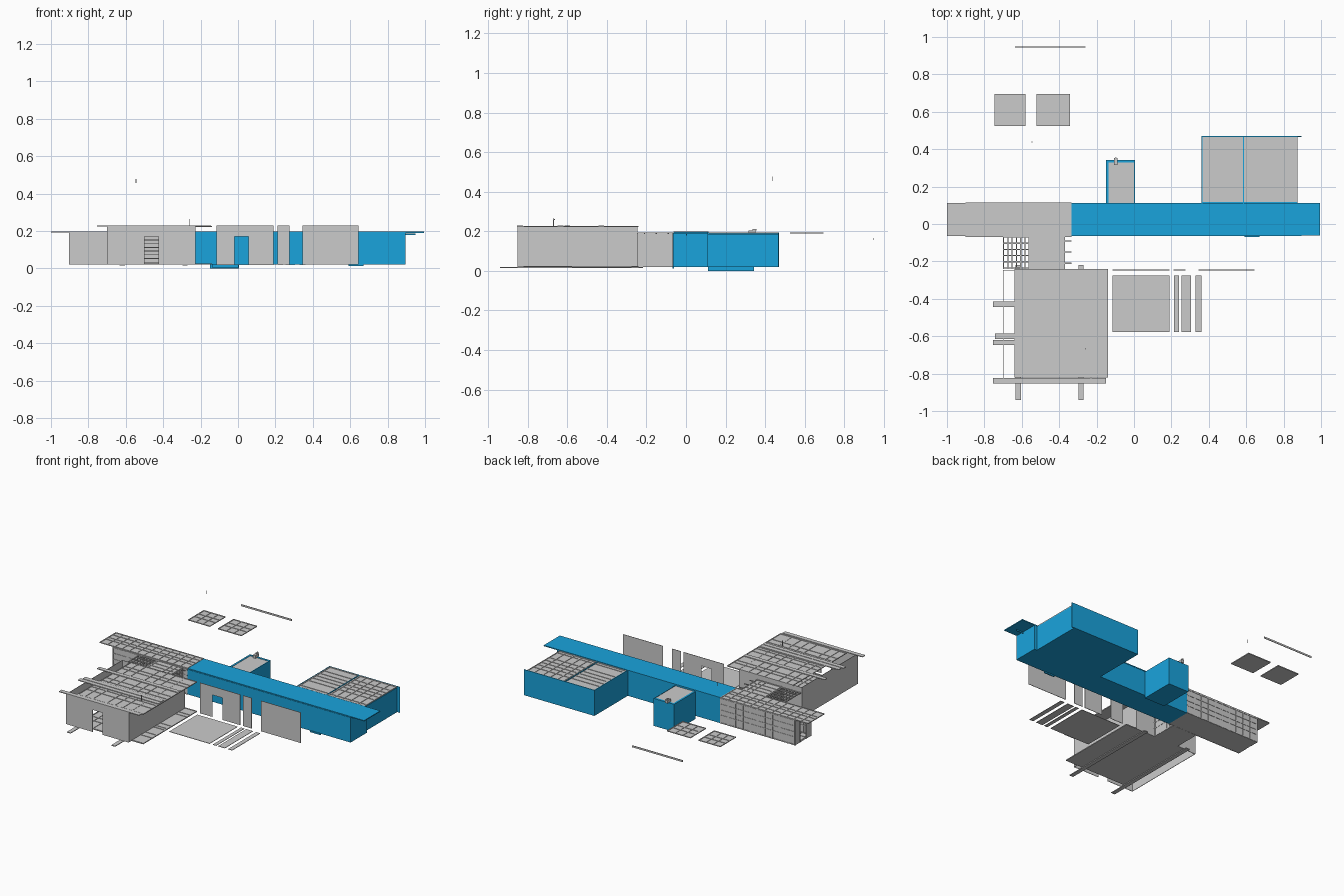
import bpy, bmesh

blue = bpy.data.materials.new("blue_panel")
blue.diffuse_color = (0.01, 0.37, 0.72, 1)
T = 0.003  # sheet thickness


def boxes(name, items, mat=None):
    """One object from (x0, x1, y0, y1, z0, z1) boxes."""
    bm = bmesh.new()
    for x0, x1, y0, y1, z0, z1 in items:
        v = bmesh.ops.create_cube(bm, size=1)["verts"]
        bmesh.ops.scale(bm, verts=v, vec=(x1 - x0, y1 - y0, z1 - z0))
        bmesh.ops.translate(bm, verts=v, vec=((x0 + x1) / 2, (y0 + y1) / 2, (z0 + z1) / 2))
    me = bpy.data.meshes.new(name)
    bm.to_mesh(me)
    bm.free()
    ob = bpy.data.objects.new(name, me)
    bpy.context.collection.objects.link(ob)
    if mat:
        me.materials.append(mat)
    return ob


def lerp(a, b, n):
    return [a + (b - a) * i / n for i in range(n + 1)]


def deck(name, x0, x1, y0, y1, z, xs, ys, sheet=True):
    """Flat sheet with thin ribs along both directions."""
    w, h = 0.003, 0.003
    b = [(x0, x1, y0, y1, z - T, z)] if sheet else []
    b += [(x - w, x + w, y0, y1, z - T, z + h) for x in xs]
    b += [(x0, x1, y - w, y + w, z - T, z + h) for y in ys]
    return boxes(name, b)


def wall_x(x0, x1, y, z0, z1):
    return (x0, x1, y - T / 2, y + T / 2, z0, z1)


def wall_y(x, y0, y1, z0, z1):
    return (x - T / 2, x + T / 2, y0, y1, z0, z1)


def door_wall(x0, x1, d0, d1, y, z0, z1, dz):
    return [wall_x(x0, d0, y, z0, z1), wall_x(d1, x1, y, z0, z1), wall_x(d0, d1, y, dz, z1)]


# Blue main hall with its long roof
boxes("main_hall", [(-0.335, 0.895, -0.065, 0.11, 0.02, 0.19)], blue)
boxes("main_roof", [(-0.335, 0.995, -0.062, 0.112, 0.19, 0.196)], blue)
boxes("roof_end_bracket", [(0.85, 0.95, 0.0, 0.004, 0.178, 0.186)], blue)
boxes("base_step", [(0.59, 0.67, -0.069, -0.06, 0.012, 0.022)], blue)

# Large rear block with partition and ribbed roof
boxes("rear_block", [(0.365, 0.875, 0.11, 0.468, 0.02, 0.187),
                     (0.362, 0.895, 0.466, 0.47, 0.02, 0.195),
                     (0.362, 0.366, 0.11, 0.47, 0.02, 0.195),
                     (0.583, 0.589, 0.11, 0.468, 0.1, 0.195)], blue)
deck("rear_block_roof", 0.368, 0.872, 0.118, 0.465, 0.191,
     [0.37, 0.60, 0.645, 0.70, 0.755, 0.82, 0.87],
     [0.12, 0.145, 0.23, 0.275, 0.315, 0.355, 0.40, 0.463])

# Small rear annex with parapet, roof and chimney
boxes("annex_walls", [(-0.15, 0.005, 0.11, 0.343, 0.0, 0.005),
                      (-0.15, -0.137, 0.11, 0.343, 0.0, 0.187),
                      (0.001, 0.005, 0.11, 0.343, 0.0, 0.187),
                      (-0.15, 0.005, 0.328, 0.343, 0.0, 0.187)], blue)
boxes("annex_roof", [(-0.14, 0.003, 0.112, 0.33, 0.178, 0.185)])
boxes("annex_vent", [(-0.108, -0.088, 0.315, 0.352, 0.185, 0.205),
                     (-0.102, -0.094, 0.335, 0.355, 0.205, 0.213)])

# Left grey wing: ribbed roof, floor and framed walls
wx = lerp(-0.998, -0.34, 12)
deck("wing_roof", -1.0, -0.335, -0.062, 0.112, 0.195, wx, [-0.06, 0.0, 0.03, 0.075, 0.11])
deck("wing_floor", -0.9, -0.335, -0.062, 0.11, 0.023, lerp(-0.89, -0.35, 9), [-0.02, 0.05])
frame = []
for y in (-0.065, 0.11):
    frame.append(wall_x(-0.9, -0.335, y, 0.02, 0.192))
    frame += [(x - 0.003, x + 0.003, y - 0.004, y + 0.004, 0.02, 0.192) for x in lerp(-0.897, -0.34, 10)]
    frame += [(-0.9, -0.335, y - 0.004, y + 0.004, z - 0.003, z + 0.003) for z in (0.024, 0.075, 0.11, 0.15, 0.188)]
boxes("wing_side_walls", frame)
boxes("wing_end_wall", [wall_y(-0.9, -0.065, -0.01, 0.02, 0.192),
                        wall_y(-0.9, 0.06, 0.11, 0.02, 0.192),
                        wall_y(-0.9, -0.01, 0.06, 0.15, 0.192)]
      + [(-0.904, -0.896, y - 0.003, y + 0.003, 0.02, 0.192) for y in (-0.06, -0.01, 0.06, 0.107)])

# Link between wing and front block
deck("link_roof", -0.555, -0.37, -0.242, -0.065, 0.192,
     [-0.552, -0.44, -0.405, -0.373], [-0.235, -0.19, -0.15, -0.11, -0.07])
deck("link_floor", -0.555, -0.37, -0.242, -0.065, 0.023, [-0.5, -0.44], [-0.2, -0.12])
link = []
for x in (-0.553, -0.372):
    link.append(wall_y(x, -0.245, -0.065, 0.02, 0.192))
    link += [(x - 0.004, x + 0.004, y - 0.003, y + 0.003, 0.02, 0.192) for y in lerp(-0.24, -0.07, 6)]
    link += [(x - 0.004, x + 0.004, -0.245, -0.065, z - 0.003, z + 0.003) for z in (0.024, 0.08, 0.12, 0.16, 0.188)]
boxes("link_walls", link)
deck("link_lattice", -0.70, -0.555, -0.24, -0.065, 0.19,
     lerp(-0.697, -0.56, 6), lerp(-0.235, -0.07, 5), sheet=False)
boxes("link_side_bars", [(-0.37, -0.335, y - 0.003, y + 0.003, 0.187, 0.192) for y in (-0.21, -0.15, -0.09)])
boxes("link_stairs", [(-0.5, -0.425, -0.24 + 0.02 * i, -0.22 + 0.02 * i, 0.03 + 0.02 * i, 0.034 + 0.02 * i)
                      for i in range(7)])

# Front grey block: thin walls with doorways
boxes("front_block_walls",
      door_wall(-0.70, -0.23, -0.50, -0.425, -0.85, 0.02, 0.225, 0.17)
      + door_wall(-0.70, -0.23, -0.50, -0.425, -0.247, 0.02, 0.225, 0.17)
      + [wall_y(-0.70, -0.85, -0.247, 0.02, 0.225), wall_y(-0.23, -0.85, -0.247, 0.02, 0.225)])
bx = [-0.637, -0.585, -0.525, -0.42, -0.36, -0.30, -0.143]
by = [-0.243, -0.31, -0.345, -0.51, -0.555, -0.58, -0.67, -0.72, -0.815]
deck("front_block_roof", -0.64, -0.14, -0.822, -0.24, 0.224, bx, by)
deck("front_block_floor", -0.64, -0.14, -0.822, -0.24, 0.023, bx, by)

# Roof strips that overhang sideways, floor strips that run front to back
boxes("roof_strips", [(a, b, y0, y1, 0.224, 0.229) for a, b, y0, y1 in (
    (-0.755, -0.145, -0.443, -0.415), (-0.742, -0.15, -0.615, -0.585),
    (-0.755, -0.145, -0.648, -0.62), (-0.755, -0.15, -0.853, -0.823))])
boxes("floor_strips", [(x, x + 0.028, -0.94, -0.218, 0.014, 0.019) for x in (-0.633, -0.297)])
boxes("roof_mast", [(-0.262, -0.258, -0.672, -0.668, 0.22, 0.265),
                    (-0.262, -0.258, -0.672, -0.662, 0.257, 0.261)])

# Loose standing wall panels in front of the hall
boxes("standing_panels", door_wall(-0.115, 0.19, -0.02, 0.055, -0.246, 0.02, 0.228, 0.17)
      + [wall_x(0.21, 0.275, -0.246, 0.02, 0.228), wall_x(0.345, 0.645, -0.246, 0.02, 0.228)])

# Loose panels lying flat
boxes("flat_panels", [(a, b, -0.577, -0.275, 0.018, 0.021) for a, b in
                      ((-0.115, 0.19), (0.215, 0.24), (0.255, 0.305), (0.33, 0.36))])

# Loose ribbed tiles, thin bar and tiny floating marker behind
for i, (a, b) in enumerate(((-0.745, -0.58), (-0.52, -0.342))):
    deck(f"loose_tile_{i + 1}", a, b, 0.525, 0.695, 0.192, lerp(a + 0.003, b - 0.003, 3), [0.528, 0.59, 0.635, 0.692])
boxes("loose_bar", [(-0.637, -0.258, 0.944, 0.948, 0.155, 0.167)])
boxes("floating_marker", [(-0.547, -0.544, 0.437, 0.44, 0.455, 0.478)])
